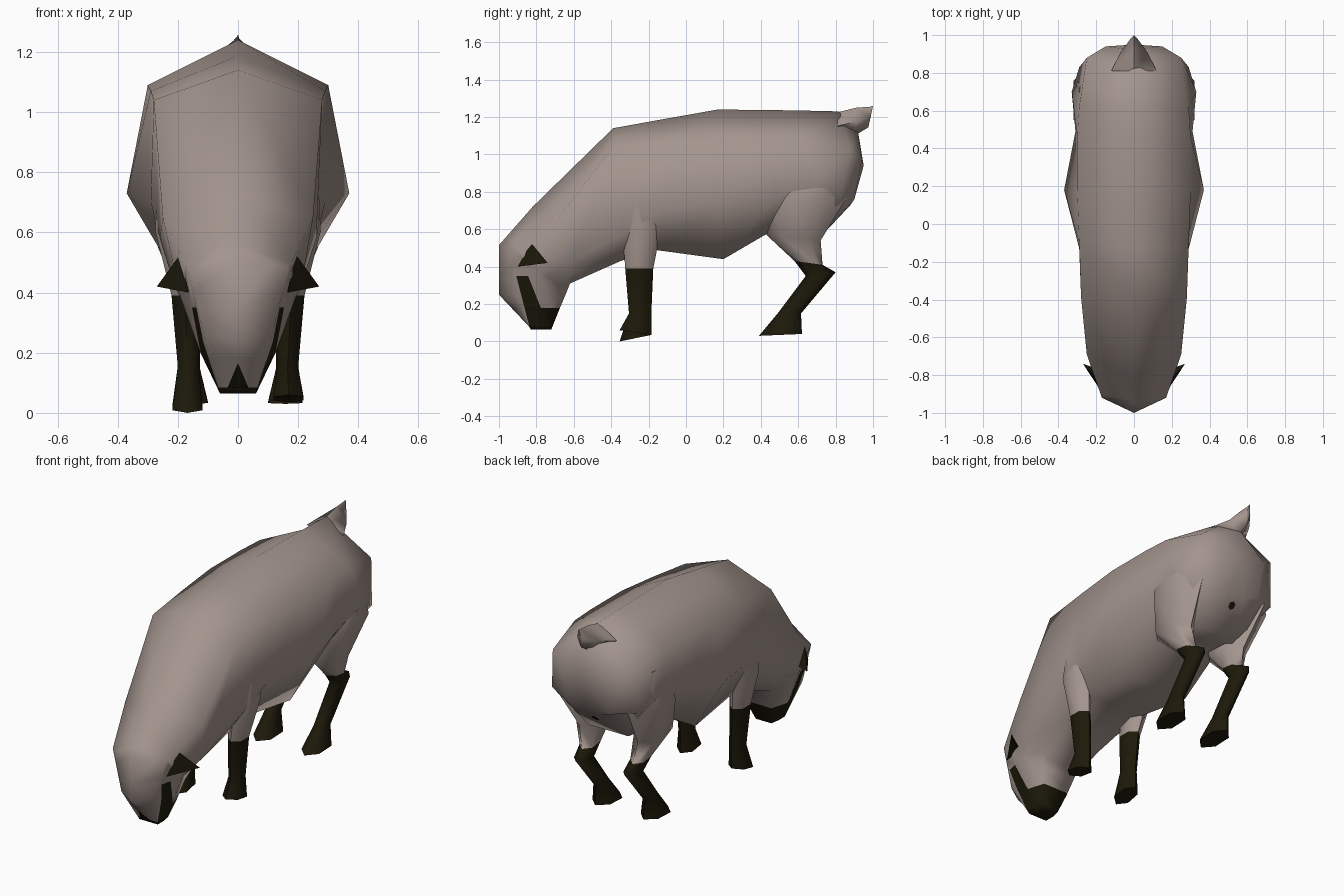
import bpy, bmesh, math
from mathutils import Vector

cube = bpy.data.objects.get("Cube")
if cube:
    bpy.data.objects.remove(cube, do_unlink=True)


def material(name, rgb):
    m = bpy.data.materials.new(name)
    m.use_nodes = True
    m.diffuse_color = (*rgb, 1)
    m.node_tree.nodes["Principled BSDF"].inputs["Base Color"].default_value = (*rgb, 1)
    return m


FLEECE = material("taupe fleece", (0.37, 0.30, 0.27))
DARK = material("dark brown", (0.012, 0.010, 0.003))


def finish(bm, name, dark=None):
    """Turn a bmesh into a shaded object; dark(center) picks the dark faces."""
    bmesh.ops.recalc_face_normals(bm, faces=bm.faces)
    for f in bm.faces:
        f.material_index = int(bool(dark and dark(f.calc_center_median())))
    me = bpy.data.meshes.new(name)
    bm.to_mesh(me)
    bm.free()
    ob = bpy.data.objects.new(name, me)
    bpy.context.collection.objects.link(ob)
    me.materials.append(FLEECE)
    me.materials.append(DARK)
    bpy.ops.object.select_all(action='DESELECT')
    ob.select_set(True)
    bpy.context.view_layer.objects.active = ob
    bpy.ops.object.shade_smooth_by_angle(angle=math.radians(75))
    return ob


def loft(rings, start=None, end=None):
    """Skin a list of point rings; each end closes to a point or a flat cap."""
    bm = bmesh.new()
    loops = [[bm.verts.new(p) for p in r] for r in rings]
    n = len(loops[0])
    for a, b in zip(loops, loops[1:]):
        for i in range(n):
            j = (i + 1) % n
            bm.faces.new((a[i], a[j], b[j], b[i]))
    for loop, tip in ((loops[0], start), (loops[-1], end)):
        if tip:
            v = bm.verts.new(tip)
            for i in range(n):
                bm.faces.new((loop[i], loop[(i + 1) % n], v))
        else:
            bm.faces.new(loop)
    return bm


# Body, neck and head: ridge (y, z), then upper side, flank and belly edge (x, y, z)
sections = [
    ((.92, 1.12), (.15, .94, .97), (.14, .90, .76), (.06, .88, .73)),
    ((.82, 1.23), (.25, .88, 1.03), (.29, .83, .78), (.13, .72, .56)),
    ((.60, 1.235), (.29, .62, 1.09), (.33, .70, .85), (.17, .58, .57)),
    ((.46, 1.237), (.30, .46, 1.09), (.31, .49, .78), (.19, .44, .58)),
    ((.17, 1.24), (.30, .17, 1.09), (.37, .18, .73), (.20, .20, .44)),
    ((-.13, 1.187), (.29, -.10, 1.07), (.29, -.13, .70), (.19, -.17, .49)),
    ((-.39, 1.14), (.28, -.39, 1.04), (.26, -.33, .58), (.16, -.35, .43)),
    ((-.82, .72), (.25, -.69, .65), (.21, -.62, .42), (.11, -.62, .31)),
    ((-1.0, .515), (.17, -.92, .485), (.19, -.78, .38), (.10, -.64, .26)),
    ((-1.0, .25), (.11, -.925, .25), (.125, -.78, .20), (.08, -.68, .165)),
    ((-.83, .07), (.06, -.83, .065), (.06, -.77, .065), (.05, -.72, .065)),
]


def body_ring(ridge, *side):
    return [(0, *ridge), *side, *((-x, y, z) for x, y, z in reversed(side))]


body = loft([body_ring(*s) for s in sections], start=(0, .95, .94))

# Cut the painted muzzle outline into the head
front_line = (Vector((0, -.91, .36)), Vector((0, .27, .07)))
back_line = (Vector((0, -.84, .34)), Vector((0, .15, .06)))
cuts = [front_line, back_line] + [(Vector((0, 0, z)), Vector((0, 0, 1))) for z in (.35, .18, .085)]
for co, no in cuts:
    faces = [f for f in body.faces if all(v.co.y < -.6 for v in f.verts)]
    geom = set(faces)
    for f in faces:
        geom.update(f.edges)
        geom.update(f.verts)
    bmesh.ops.bisect_plane(body, geom=list(geom), plane_co=co, plane_no=no)


def beyond(c, line):
    return (c - line[0]).dot(line[1]) > 0


def muzzle(c):
    if c.y > -.6 or c.z > .35:
        return False
    return c.z < .085 or (beyond(c, front_line) and (c.z < .18 or not beyond(c, back_line)))


finish(body, "body", muzzle)


# Legs: each ring is front (y, z), back (y, z), centre x, half width
def leg_ring(front, back, cx, hx, side):
    pts = []
    for k in range(6):
        a = k * math.pi / 3
        t = (1 - math.cos(a)) / 2
        pts.append((side * (cx + hx * math.sin(a) / math.sin(math.pi / 3)),
                    front[0] + (back[0] - front[0]) * t,
                    front[1] + (back[1] - front[1]) * t))
    return pts


def front_leg(toe):
    return [
        ((-.29, .82), (-.14, .82), .235, .03),
        ((-.34, .60), (-.13, .62), .215, .06),
        ((-.325, .39), (-.175, .39), .178, .043),
        ((-.305, .15), (-.185, .16), .165, .035),
        ((-.355, toe), (-.185, .035), .168, .05),
    ]


hind_leg = [
    ((.55, .98), (.78, .98), .24, .05),
    ((.45, .77), (.86, .77), .225, .095),
    ((.43, .57), (.72, .54), .19, .075),
    ((.58, .43), (.73, .41), .165, .042),
    ((.64, .35), (.80, .37), .16, .036),
    ((.49, .15), (.615, .15), .16, .033),
    ((.39, .03), (.62, .04), .157, .057),
]
for side, label, toe in ((1, "left", .06), (-1, "right", .0)):
    finish(loft([leg_ring(*r, side) for r in front_leg(toe)]), label + "_front_leg",
           lambda c: c.z < .39)
    finish(loft([leg_ring(*r, side) for r in hind_leg]), label + "_hind_leg",
           lambda c: c.z < .415)
    # Ear: a drooping three-sided spike
    base = [(side * .165, -.90, .40), (side * .19, -.83, .53), (side * .16, -.78, .42)]
    finish(loft([base], end=(side * .27, -.74, .42)), label + "_ear", lambda c: True)

# Tail: short flattened stub
tail = []
for y, low, high, hx in ((.81, 1.08, 1.225, .12), (.91, 1.10, 1.25, .07), (.985, 1.145, 1.255, .015)):
    mid = (low + high) / 2
    tail.append([(0, y, high), (hx, y, mid), (0, y - .01, low), (-hx, y, mid)])
finish(loft(tail, end=(0, 1.0, 1.26)), "tail")


# Thin dark plates
def plate(name, points):
    bm = bmesh.new()
    bm.faces.new([bm.verts.new(p) for p in points])
    finish(bm, name, lambda c: True)


plate("nose", [(0, -.926, .165), (-.035, -.85, .083), (.035, -.85, .083)])
spot = []
for k in range(6):
    a = k * math.pi / 3
    r = .025 * math.cos(a)
    spot.append((.022 * math.sin(a), .844 + r * .68, .68 + r * .73))
plate("rump_spot", spot)
